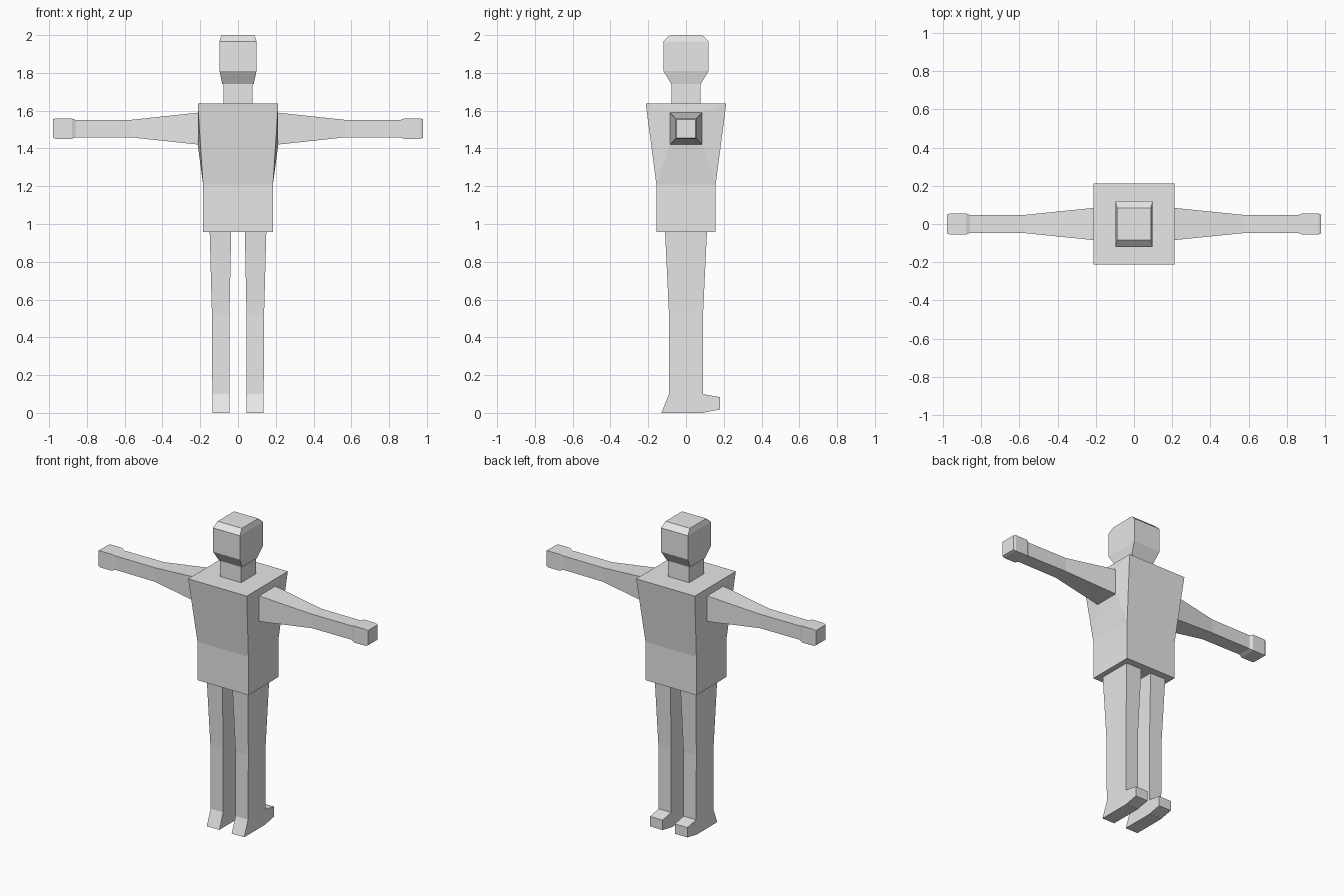
import bpy, bmesh

if "Cube" in bpy.data.objects:
    bpy.data.objects.remove(bpy.data.objects["Cube"])

grey = bpy.data.materials.new("plain grey")
grey.diffuse_color = (0.8, 0.8, 0.8, 1)
grey.use_nodes = True
grey.node_tree.nodes["Principled BSDF"].inputs["Base Color"].default_value = grey.diffuse_color


def finish(name, bm):
    bmesh.ops.recalc_face_normals(bm, faces=bm.faces)
    me = bpy.data.meshes.new(name)
    bm.to_mesh(me)
    bm.free()
    me.materials.append(grey)
    ob = bpy.data.objects.new(name, me)
    bpy.context.collection.objects.link(ob)
    return ob


def add_ring(bm, axis, pos, a0, a1, b0, b1):
    """Rectangle at pos along an axis (a, b are the other two axes in order)."""
    ring = []
    for a, b in ((a0, b0), (a1, b0), (a1, b1), (a0, b1)):
        co = [a, b]
        co.insert(axis, pos)
        ring.append(bm.verts.new(co))
    return ring


def bridge(bm, r, s):
    return [bm.faces.new((r[i], r[(i + 1) % 4], s[(i + 1) % 4], s[i])) for i in range(4)]


def loft(name, axis, sections):
    bm = bmesh.new()
    rings = [add_ring(bm, axis, *s) for s in sections]
    for r, s in zip(rings, rings[1:]):
        bridge(bm, r, s)
    bm.faces.new(rings[0])
    bm.faces.new(rings[-1])
    return finish(name, bm)


def sym(pos, a, b, b_mid=0.0):
    return (pos, -a, a, b_mid - b, b_mid + b)


# Torso: straight waist, flared chest, side panels stretched to the arm roots
bm = bmesh.new()
hip, waist, top = [add_ring(bm, 2, *sym(*s)) for s in
                   ((0.957, 0.185, 0.157), (1.21, 0.185, 0.157), (1.637, 0.213, 0.213))]
bridge(bm, hip, waist)
chest = bridge(bm, waist, top)
bm.faces.new(hip)
bm.faces.new(top)
bmesh.ops.delete(bm, geom=[chest[1], chest[3]], context='FACES_ONLY')
for side, (i, j) in ((1, (1, 2)), (-1, (0, 3))):
    root = add_ring(bm, 0, side * 0.213, -0.085, 0.085, 1.42, 1.59)
    bridge(bm, (waist[i], waist[j], top[j], top[i]), root)
    bm.faces.new(root)
finish("torso", bm)

# Neck and head
loft("neck", 2, [sym(1.63, 0.077, 0.077), sym(1.745, 0.077, 0.077)])
loft("head", 2, [sym(1.74, 0.083, 0.077), sym(1.81, 0.098, 0.12),
                 sym(1.967, 0.098, 0.12), sym(2.0, 0.088, 0.085)])

for side, word in ((1, "right"), (-1, "left")):
    # Arm with a slightly wider hand block
    arm = [(0.205, 0.085, 0.085), (0.57, 0.048, 0.046), (0.86, 0.046, 0.046),
           (0.88, 0.055, 0.054), (0.965, 0.055, 0.054), (0.98, 0.05, 0.049)]
    loft(word + "_arm", 0, [sym(side * x, y, z, 1.505) for x, y, z in arm])

    # Leg tapering to the knee, with a heel flare at the floor
    leg = [(0.0, 0.045, 0.136, -0.13, 0.09), (0.1, 0.045, 0.136, -0.09, 0.09),
           (0.52, 0.045, 0.138, -0.09, 0.09), (0.96, 0.036, 0.15, -0.111, 0.111)]
    loft(word + "_leg", 2, [(z, side * a, side * b, c, d) for z, a, b, c, d in leg])

    # Toe block pointing backwards along +y
    loft(word + "_toe", 1, [(0.085, side * 0.045, side * 0.136, 0.0, 0.1),
                            (0.18, side * 0.045, side * 0.136, 0.018, 0.083)])
